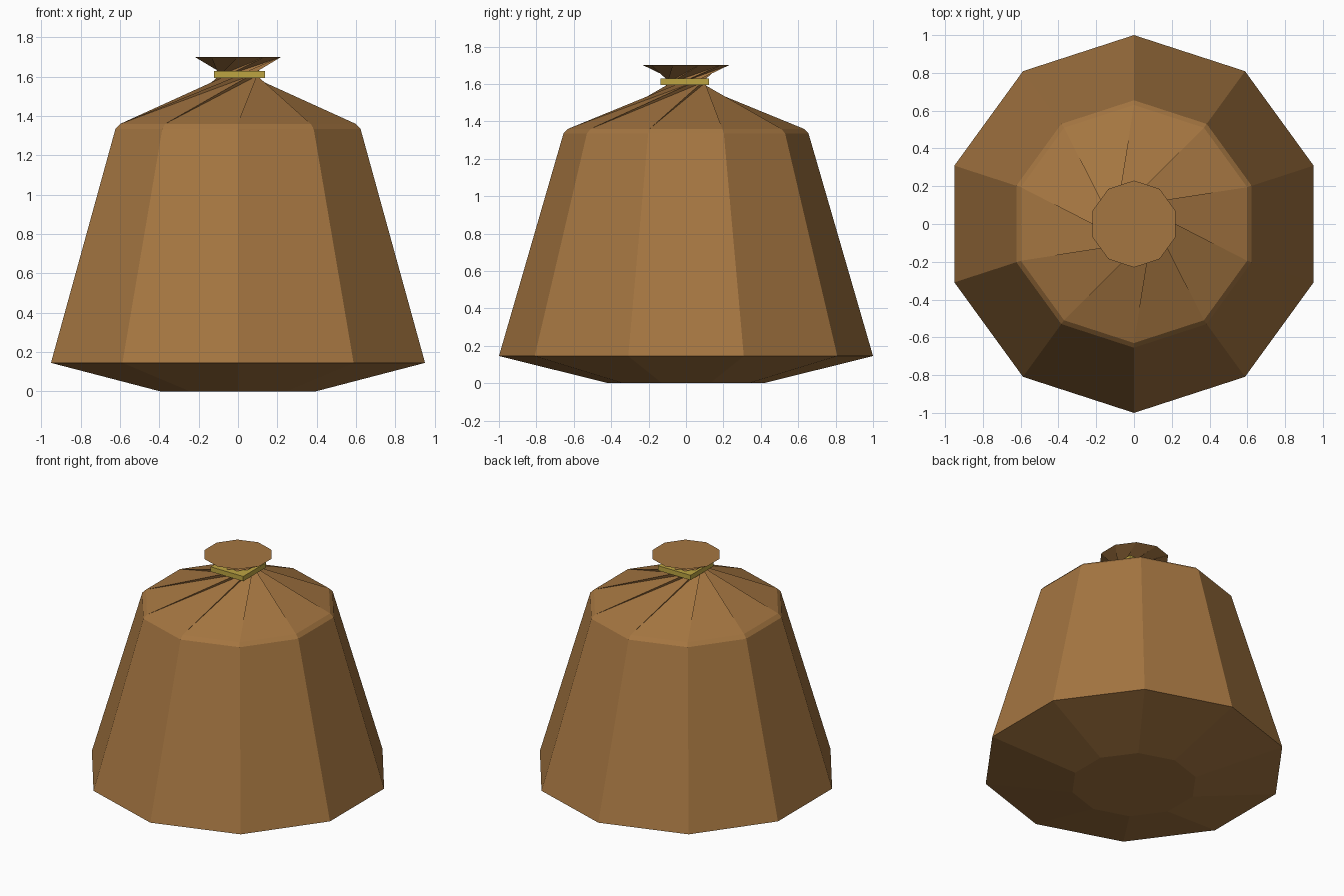
import bpy, bmesh, math

if "Cube" in bpy.data.objects:
    bpy.data.objects.remove(bpy.data.objects["Cube"])

N = 10  # sides of the sack


def material(name, rgb):
    m = bpy.data.materials.new(name)
    m.diffuse_color = (*rgb, 1)
    m.use_nodes = True
    m.node_tree.nodes["Principled BSDF"].inputs["Base Color"].default_value = m.diffuse_color
    return m


def finish(bm, name, mat):
    bmesh.ops.recalc_face_normals(bm, faces=bm.faces)
    me = bpy.data.meshes.new(name)
    bm.to_mesh(me)
    bm.free()
    me.materials.append(mat)
    ob = bpy.data.objects.new(name, me)
    bpy.context.collection.objects.link(ob)
    return ob


burlap = material("brown cloth", (0.376, 0.181, 0.053))
gold = material("yellow cord", (0.51, 0.376, 0.055))

# Sack: stacked ten-sided rings
bm = bmesh.new()


def ring(r, z):
    return [bm.verts.new((r * math.cos(math.radians(18 + 36 * k)),
                          r * math.sin(math.radians(18 + 36 * k)), z))
            for k in range(N)]


base, belly, shoulder, lip, neck, rim = [ring(r, z) for r, z in (
    (0.415, 0), (1.0, 0.145), (0.655, 1.335), (0.63, 1.36), (0.102, 1.605), (0.23, 1.7))]

# Straight walls
for a, b in ((base, belly), (belly, shoulder), (shoulder, lip)):
    for k in range(N):
        j = (k + 1) % N
        bm.faces.new((a[k], a[j], b[j], b[k]))


# Twisted cloth: ridges turn two sides, valleys turn three
def twist(outer, inner, s):
    for k in range(N):
        two, three = inner[(k + 2 * s) % N], inner[(k + 3 * s) % N]
        bm.faces.new((outer[k], outer[(k + s) % N], three))
        bm.faces.new((outer[k], three, two))


twist(lip, neck, 1)
twist(rim, neck, -1)

# Closed bottom and top
bm.faces.new(base[::-1])
bm.faces.new(rim)
finish(bm, "sack", burlap)

# Square tie around the neck
bm = bmesh.new()
bmesh.ops.create_cube(bm, size=1)
bmesh.ops.scale(bm, vec=(0.26, 0.26, 0.035), verts=bm.verts)
bmesh.ops.translate(bm, vec=(0.007, -0.006, 1.612), verts=bm.verts)
finish(bm, "neck_tie", gold)
